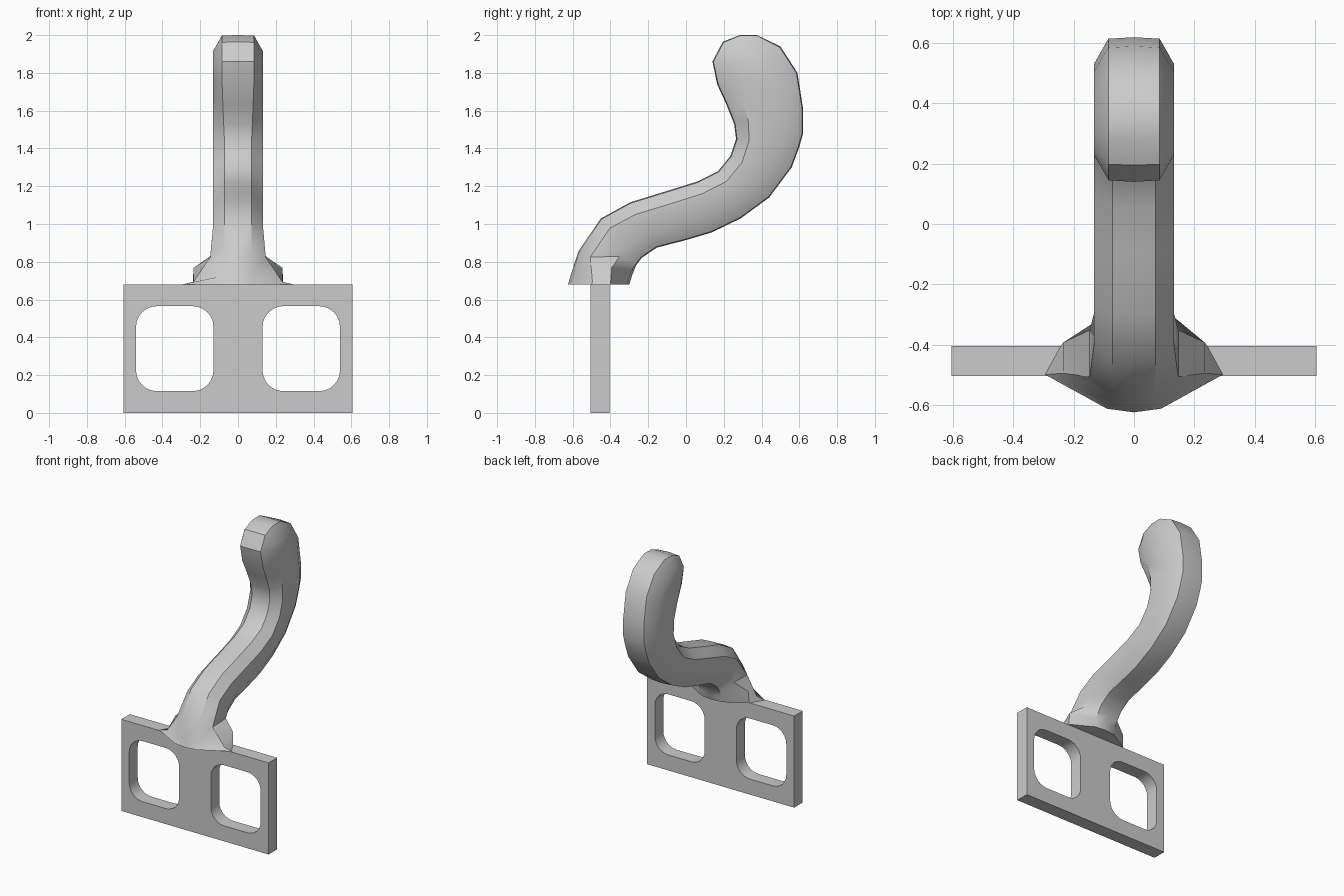
import bpy, bmesh, math
from mathutils import Vector

cube = bpy.data.objects.get("Cube")
if cube:
    bpy.data.objects.remove(cube, do_unlink=True)

grey = bpy.data.materials.new("plain_grey")
grey.use_nodes = True
colour = (0.6, 0.6, 0.6, 1)
grey.diffuse_color = colour
grey.node_tree.nodes["Principled BSDF"].inputs["Base Color"].default_value = colour


def finish(obj, angle):
    obj.data.materials.clear()
    obj.data.materials.append(grey)
    bpy.ops.object.select_all(action='DESELECT')
    obj.select_set(True)
    bpy.context.view_layer.objects.active = obj
    bpy.ops.object.shade_smooth_by_angle(angle=math.radians(angle))


# Mounting plate: a rectangle with two rounded windows, extruded
def rounded_rect(cx, cy, hx, hy, r, steps=6):
    pts = []
    for i, (sx, sy) in enumerate([(1, 1), (-1, 1), (-1, -1), (1, -1)]):
        for k in range(steps + 1):
            a = math.pi / 2 * (i + k / steps)
            pts.append((cx + sx * (hx - r) + r * math.cos(a),
                        cy + sy * (hy - r) + r * math.sin(a)))
    return pts


curve = bpy.data.curves.new("mounting_plate", 'CURVE')
curve.dimensions = '2D'
curve.fill_mode = 'BOTH'
curve.extrude = 0.05
loops = [[(-0.605, 0), (0.605, 0), (0.605, 0.68), (-0.605, 0.68)]]
loops += [rounded_rect(s * 0.335, 0.34, 0.205, 0.225, 0.11) for s in (-1, 1)]
for pts in loops:
    spline = curve.splines.new('POLY')
    spline.points.add(len(pts) - 1)
    for p, (x, y) in zip(spline.points, pts):
        p.co = (x, y, 0, 1)
    spline.use_cyclic_u = True
plate = bpy.data.objects.new("mounting_plate", curve)
bpy.context.collection.objects.link(plate)
plate.location.y = -0.455
plate.rotation_euler.x = math.pi / 2
bpy.ops.object.select_all(action='DESELECT')
plate.select_set(True)
bpy.context.view_layer.objects.active = plate
bpy.ops.object.convert(target='MESH')
finish(bpy.context.view_layer.objects.active, 30)

# Hook outline in (y, z), bottom to tip, paired front and back
front = [(-.625, .68), (-.61, .73), (-.57, .855), (-.45, 1.03), (-.295, 1.115),
         (-.1, 1.175), (.06, 1.225), (.17, 1.28), (.235, 1.36), (.265, 1.45),
         (.255, 1.53), (.215, 1.63), (.165, 1.74), (.14, 1.86), (.195, 1.965), (.285, 2)]
back = [(-.3, .68), (-.285, .73), (-.265, .78), (-.235, .82), (-.155, .875),
        (0, .915), (.135, .955), (.29, 1.03), (.44, 1.14), (.56, 1.3),
        (.597, 1.4), (.62, 1.48), (.62, 1.61), (.59, 1.8), (.5, 1.94), (.375, 2)]
n = len(front)
outline = [Vector(p) for p in front + back[::-1]]


def inward(i):
    # Unit normal of the outline, level at the foot
    if i in (0, len(outline) - 1):
        return Vector((1 if i == 0 else -1, 0))
    t = (outline[i] - outline[i - 1]).normalized() + (outline[i + 1] - outline[i]).normalized()
    return Vector((t.y, -t.x)).normalized()


flare = {0: (0.295, 0.125, 0.10), 1: (0.235, 0.12, 0.115), 2: (0.147, 0.07, 0.10)}
bm = bmesh.new()
rings = []
for i in range(n):
    head = min(1, max(0, (i - 9) / 3))
    wide, inset_f, inset_b = flare.get(i, (0.133, 0.07 + 0.02 * head, 0.09))
    edge_f = 0.09 if i == 0 else 0.072 + 0.012 * head
    f, b = outline[i], outline[-1 - i]
    nf, nb = inward(i), inward(len(outline) - 1 - i)
    dip = 0.012 if i < 2 else 0.005
    if i == n - 1:
        dip = 0.002
    half = [(edge_f, f + nf * dip), (wide, f + nf * inset_f),
            (wide if i else 0.24, b + nb * inset_b), (0.085, b + nb * dip)]
    section = [(0, f)] + half + [(0, b)] + [(-x, p) for x, p in reversed(half)]
    rings.append([bm.verts.new((x, p.x, p.y)) for x, p in section])

for lower, upper in zip(rings, rings[1:]):
    for k in range(10):
        j = (k + 1) % 10
        bm.faces.new((lower[k], lower[j], upper[j], upper[k]))

# Foot underside and tip
bm.faces.new(rings[0][::-1])
tip = rings[-1]
for idx in [(0, 1, 4, 5), (1, 2, 3, 4), (0, 5, 6, 9), (9, 6, 7, 8)]:
    bm.faces.new([tip[k] for k in idx])
bmesh.ops.recalc_face_normals(bm, faces=bm.faces)
mesh = bpy.data.meshes.new("hook_arm")
bm.to_mesh(mesh)
bm.free()
hook = bpy.data.objects.new("hook_arm", mesh)
bpy.context.collection.objects.link(hook)
finish(hook, 35)
